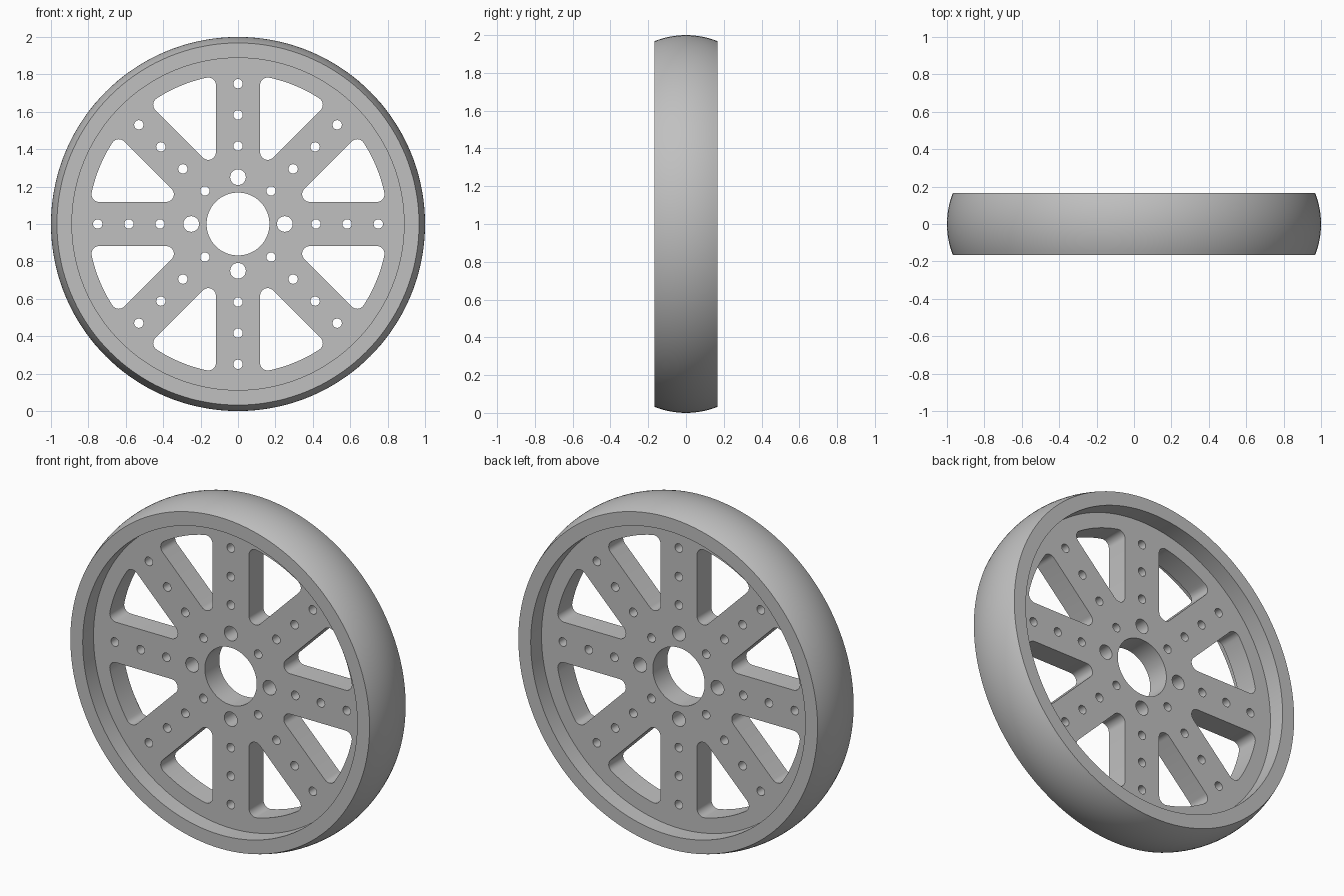
import bpy, bmesh
from math import pi, sin, cos, asin, radians
from mathutils import Matrix, Vector

default = bpy.data.objects.get("Cube")
if default:
    bpy.data.objects.remove(default, do_unlink=True)

SEGMENTS = 144
HALF_WIDTH, HALF_WEB = 0.1667, 0.0667     # half depth of rim and of spoke plate
RIM_INNER, RIM_EDGE = 0.888, 0.968        # rim bore, radius at the rim's edge
SLOT_OUTER, SPOKE_HALF, FILLET = 0.80, 0.118, 0.041
SPOKES = 8
HALF_STEP = pi / SPOKES


def arc(cx, cy, r, start, end, steps):
    return [(cx + r * cos(start + (end - start) * i / steps),
             cy + r * sin(start + (end - start) * i / steps)) for i in range(steps + 1)]


def circle(cx, cy, r, steps):
    return arc(cx, cy, r, 0, 2 * pi, steps)[:-1]


def turn(points, angle):
    return [(x * cos(angle) - y * sin(angle), x * sin(angle) + y * cos(angle)) for x, y in points]


def slot_outline():
    # Rounded wedge between two straight spokes, centred on the +x direction
    reach = SLOT_OUTER - FILLET
    phi = HALF_STEP - asin((SPOKE_HALF + FILLET) / reach)
    side = HALF_STEP + pi / 2
    inner = (SPOKE_HALF + FILLET) / sin(HALF_STEP)
    cx, cy = reach * cos(phi), reach * sin(phi)
    return (arc(0, 0, SLOT_OUTER, -phi, phi, 16)
            + arc(cx, cy, FILLET, phi, side, 8)[1:]
            + arc(inner, 0, FILLET, side, 2 * pi - side, 10)
            + arc(cx, -cy, FILLET, 2 * pi - side, 2 * pi - phi, 8)[:-1])


# Spoke plate: outline with slots, bore and bolt holes, filled and extruded
outlines = [circle(0, 0, RIM_INNER, SEGMENTS), circle(0, 0, 0.168, 64)]
for i in range(SPOKES):
    angle = 2 * HALF_STEP * i
    outlines.append(turn(slot_outline(), angle + HALF_STEP))
    hub_hole = 0.042 if i % 2 == 0 else 0.025
    for distance, radius in ((0.25, hub_hole), (0.417, 0.025), (0.583, 0.025), (0.75, 0.025)):
        outlines.append(turn(circle(distance, 0, radius, 24), angle))

curve = bpy.data.curves.new("plate_outline", "CURVE")
curve.dimensions = "2D"
curve.fill_mode = "BOTH"
curve.extrude = HALF_WEB
for points in outlines:
    spline = curve.splines.new("POLY")
    spline.points.add(len(points) - 1)
    for p, (x, y) in zip(spline.points, points):
        p.co = (x, y, 0, 1)
    spline.use_cyclic_u = True
helper = bpy.data.objects.new("plate_outline", curve)
bpy.context.collection.objects.link(helper)
bpy.context.view_layer.update()
plate = bpy.data.meshes.new_from_object(helper.evaluated_get(bpy.context.evaluated_depsgraph_get()))
bpy.data.objects.remove(helper, do_unlink=True)

bm = bmesh.new()
bm.from_mesh(plate)
bpy.data.meshes.remove(plate)

# Open the plate's outer wall so that the rim can be welded on
wall = [f for f in bm.faces
        if abs(f.normal.z) < 0.5 and all(v.co.xy.length > RIM_INNER - 0.01 for v in f.verts)]
bmesh.ops.delete(bm, geom=wall, context="FACES")

# Rim: crowned tread section swept round the axle
drop = 1 - RIM_EDGE
crown = (HALF_WIDTH ** 2 + drop ** 2) / (2 * drop)
spread = asin(HALF_WIDTH / crown)
tread = arc(1 - crown, 0, crown, -spread, spread, 16)
section = ([(RIM_INNER, -HALF_WEB), (RIM_INNER, -HALF_WIDTH)] + tread
           + [(RIM_INNER, HALF_WIDTH), (RIM_INNER, HALF_WEB)])
rings = [[bm.verts.new((x, y, h)) for x, y in circle(0, 0, r, SEGMENTS)] for r, h in section]
for low, high in zip(rings, rings[1:]):
    for j in range(SEGMENTS):
        k = (j + 1) % SEGMENTS
        bm.faces.new((low[j], low[k], high[k], high[j]))

# Weld the parts and stand the wheel upright
bmesh.ops.remove_doubles(bm, verts=bm.verts, dist=0.0002)
bmesh.ops.recalc_face_normals(bm, faces=bm.faces)
bm.transform(Matrix.Translation(Vector((0, 0, 1))) @ Matrix.Rotation(radians(90), 4, "X"))

mesh = bpy.data.meshes.new("spoked_wheel")
bm.to_mesh(mesh)
bm.free()

# Plain grey
grey = bpy.data.materials.new("light_grey")
grey.use_nodes = True
colour = (0.53, 0.53, 0.53, 1)
grey.diffuse_color = colour
grey.node_tree.nodes["Principled BSDF"].inputs["Base Color"].default_value = colour
mesh.materials.clear()
mesh.materials.append(grey)
for poly in mesh.polygons:
    poly.material_index = 0

wheel = bpy.data.objects.new("spoked_wheel", mesh)
bpy.context.collection.objects.link(wheel)
bpy.ops.object.select_all(action="DESELECT")
wheel.select_set(True)
bpy.context.view_layer.objects.active = wheel
bpy.ops.object.shade_smooth_by_angle(angle=radians(30))
